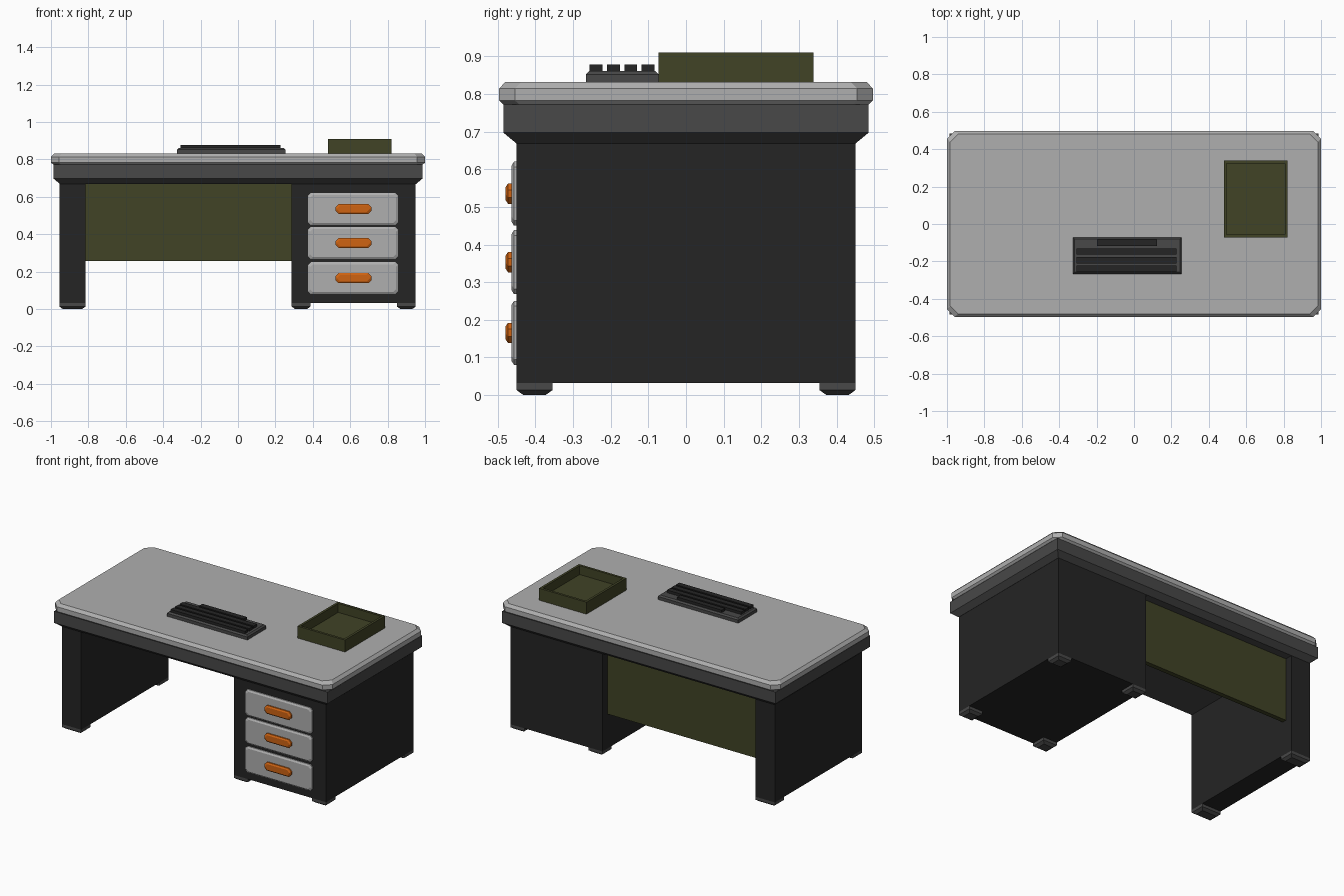
import bpy
import bmesh

cube = bpy.data.objects.get("Cube")
if cube:
    bpy.data.objects.remove(cube, do_unlink=True)


def material(name, r, g, b):
    m = bpy.data.materials.new(name)
    m.use_nodes = True
    m.diffuse_color = (r, g, b, 1)
    m.node_tree.nodes["Principled BSDF"].inputs["Base Color"].default_value = (r, g, b, 1)
    return m


LIGHT = material("light grey", 0.43, 0.43, 0.43)
MID = material("dark grey", 0.065, 0.065, 0.065)
BLACK = material("charcoal", 0.018, 0.018, 0.018)
OLIVE = material("olive", 0.052, 0.056, 0.019)
ORANGE = material("orange", 0.62, 0.125, 0.006)


def finish(name, bm, mat):
    bmesh.ops.recalc_face_normals(bm, faces=bm.faces)
    mesh = bpy.data.meshes.new(name)
    bm.to_mesh(mesh)
    bm.free()
    mesh.materials.append(mat)
    ob = bpy.data.objects.new(name, mesh)
    bpy.context.collection.objects.link(ob)
    return ob


def outline(u0, u1, v0, v1, c):
    """Rectangle, with its corners cut off by c when c is not zero."""
    if not c:
        return [(u0, v0), (u1, v0), (u1, v1), (u0, v1)]
    return [(u0 + c, v0), (u1 - c, v0), (u1, v0 + c), (u1, v1 - c),
            (u1 - c, v1), (u0 + c, v1), (u0, v1 - c), (u0, v0 + c)]


def loft(name, rect, levels, mat, corner=0, axis="z"):
    """Stack inset copies of a rectangle; levels are (position on axis, inset)."""
    u0, u1, v0, v1 = rect
    bm = bmesh.new()
    rings = []
    for w, i in levels:
        pts = outline(u0 + i, u1 - i, v0 + i, v1 - i, corner)
        rings.append([bm.verts.new((u, v, w) if axis == "z" else (u, w, v)) for u, v in pts])
    n = len(rings[0])
    for a, b in zip(rings, rings[1:]):
        for k in range(n):
            bm.faces.new((a[k], a[(k + 1) % n], b[(k + 1) % n], b[k]))
    bm.faces.new(rings[0])
    bm.faces.new(rings[-1])
    return finish(name, bm, mat)


def box(name, rect, z0, z1, mat):
    return loft(name, rect, [(z0, 0), (z1, 0)], mat)


# Desk top and the apron below it
loft("desk_top", (-1, 1, -0.497, 0.497),
     [(0.772, 0.012), (0.783, 0), (0.814, 0), (0.832, 0.017)], LIGHT, corner=0.042)
loft("apron", (-0.986, 0.986, -0.485, 0.485),
     [(0.668, 0.035), (0.697, 0), (0.772, 0)], MID)

# Side support, drawer cabinet and modesty panel
box("side_support", (-0.955, -0.815, -0.45, 0.45), 0.032, 0.67, BLACK)
box("drawer_cabinet", (0.287, 0.95, -0.45, 0.45), 0.032, 0.67, BLACK)
box("modesty_panel", (-0.815, 0.287, 0.37, 0.40), 0.257, 0.67, OLIVE)

# Feet under both supports
for label, x0, x1 in (("support", -0.955, -0.815), ("inner", 0.287, 0.387), ("outer", 0.85, 0.95)):
    for end, y0, y1 in (("front", -0.45, -0.355), ("back", 0.355, 0.45)):
        loft(f"{label}_{end}_foot", (x0, x1, y0, y1),
             [(0, 0.018), (0.013, 0), (0.032, 0)], MID)

# Drawers with handles
for place, z in (("bottom", 0.165), ("middle", 0.353), ("top", 0.535)):
    loft(f"{place}_drawer", (0.375, 0.855, z - 0.085, z + 0.085),
         [(-0.445, 0), (-0.457, 0), (-0.464, 0.011)], LIGHT, corner=0.014, axis="y")
    loft(f"{place}_handle", (0.521, 0.714, z - 0.027, z + 0.027),
         [(-0.46, 0), (-0.473, 0), (-0.479, 0.009)], ORANGE, corner=0.017, axis="y")

# Open paper tray
bm = bmesh.new()
bmesh.ops.create_cube(bm, size=1)
for v in bm.verts:
    v.co = (0.651 + v.co.x * 0.342, 0.133 + v.co.y * 0.412, 0.871 + v.co.z * 0.078)
top = max(bm.faces, key=lambda f: f.calc_center_median().z)
bmesh.ops.inset_region(bm, faces=[top], thickness=0.022)
floor = bmesh.ops.extrude_face_region(bm, geom=[top])
bmesh.ops.translate(bm, vec=(0, 0, -0.058),
                    verts=[g for g in floor["geom"] if isinstance(g, bmesh.types.BMVert)])
bmesh.ops.delete(bm, geom=[top], context="FACES")
finish("paper_tray", bm, OLIVE)

# Keyboard with three full key rows and a space bar
loft("keyboard_base", (-0.326, 0.254, -0.266, -0.072),
     [(0.83, 0), (0.852, 0), (0.861, 0.009)], MID)
for i in range(3):
    y = -0.256 + i * 0.046
    box(f"key_row_{i + 1}", (-0.307, 0.228, y, y + 0.034), 0.858, 0.878, BLACK)
box("space_bar", (-0.198, 0.122, -0.118, -0.084), 0.858, 0.878, BLACK)
